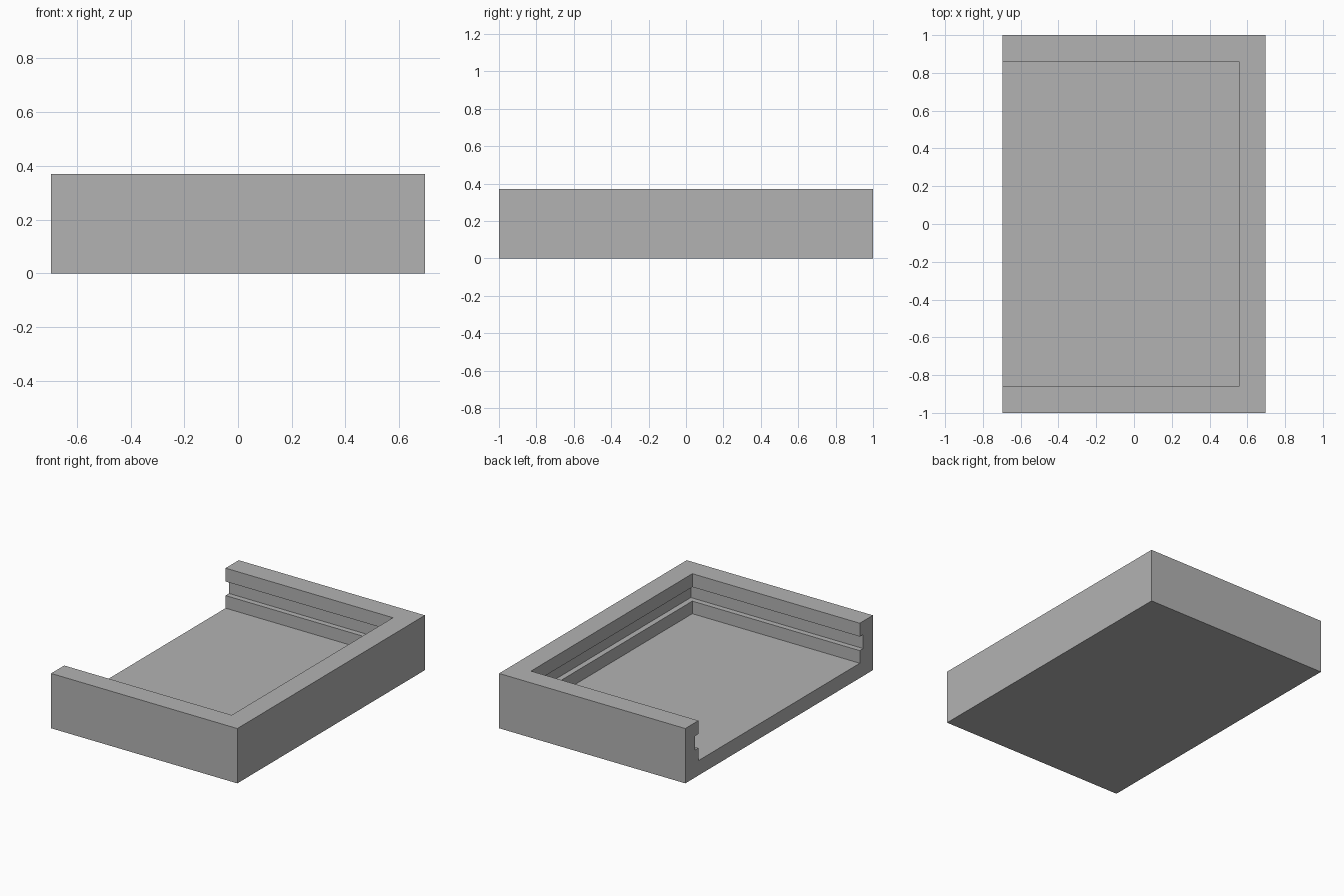
import bpy, bmesh

default = bpy.data.objects.get("Cube")
if default:
    bpy.data.objects.remove(default, do_unlink=True)

# Overall half sizes, height and wall section
X, Y, H = 0.695, 1.0, 0.37
WALL, FLOOR = 0.14, 0.10
GROOVE, GROOVE_LOW, GROOVE_HIGH = 0.103, 0.185, 0.28

# Grey material
grey = bpy.data.materials.new("plain grey")
grey.use_nodes = True
colour = (0.45, 0.45, 0.45, 1)
grey.diffuse_color = colour
grey.node_tree.nodes["Principled BSDF"].inputs["Base Color"].default_value = colour

# Wall section as (inset, height), from outer foot over the rim to the floor
section = [(0, 0), (0, H), (WALL, H), (WALL, GROOVE_HIGH), (GROOVE, GROOVE_HIGH),
           (GROOVE, GROOVE_LOW), (WALL, GROOVE_LOW), (WALL, FLOOR)]

# Sweep the section round three sides, leaving one side open
bm = bmesh.new()
rings = [[bm.verts.new(p) for p in ((-X, d - Y, z), (X - d, d - Y, z),
                                    (X - d, Y - d, z), (-X, Y - d, z))]
         for d, z in section]
for low, high in zip(rings, rings[1:]):
    for i in range(3):
        bm.faces.new((low[i], low[i + 1], high[i + 1], high[i]))

# Underside, floor and the open end
bm.faces.new(rings[0])
bm.faces.new(rings[-1])
bm.faces.new([r[0] for r in rings] + [r[3] for r in reversed(rings)])
bmesh.ops.recalc_face_normals(bm, faces=bm.faces)

mesh = bpy.data.meshes.new("grooved_tray")
bm.to_mesh(mesh)
bm.free()
mesh.materials.append(grey)
tray = bpy.data.objects.new("grooved_tray", mesh)
bpy.context.collection.objects.link(tray)
